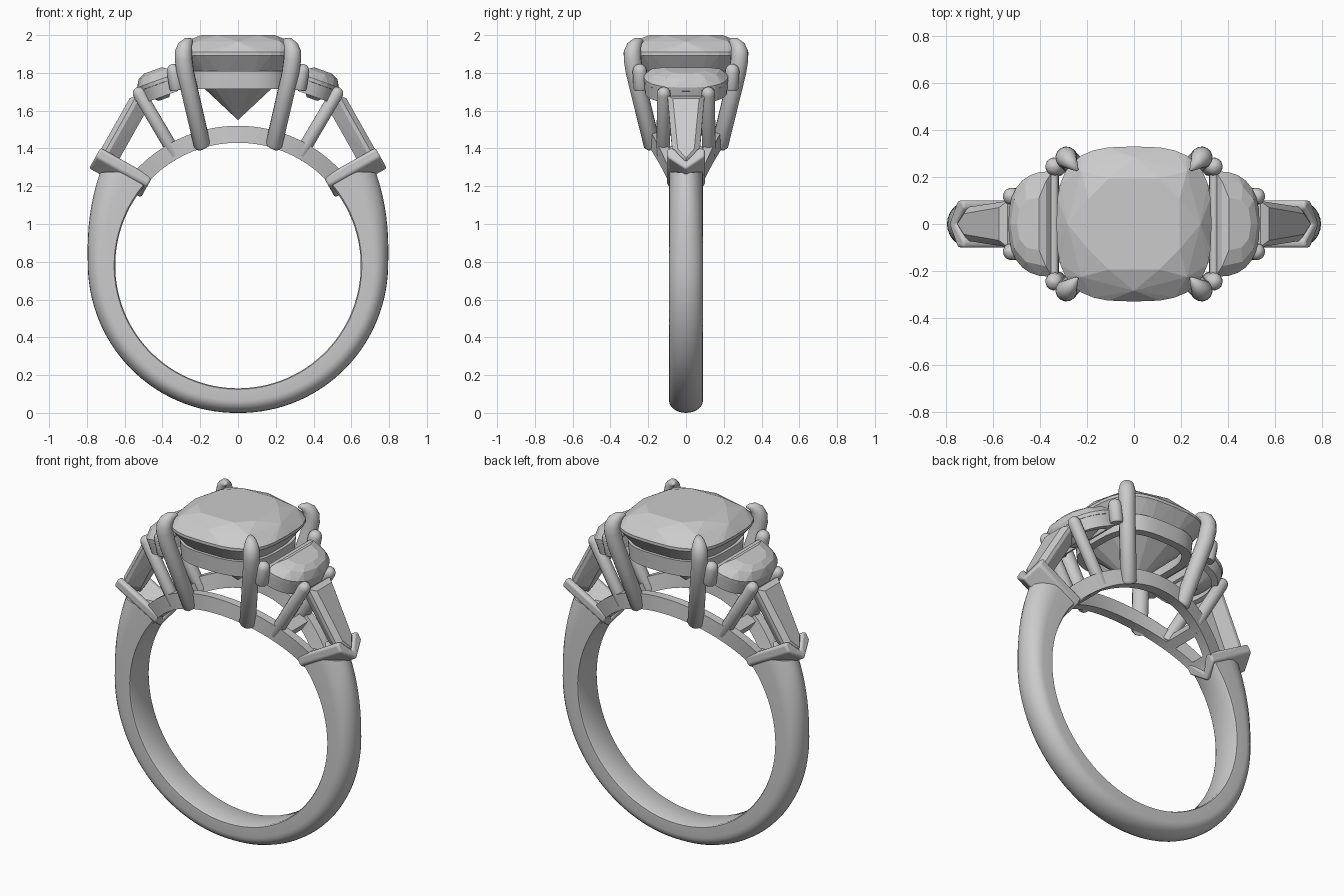
import bpy, bmesh, math
from mathutils import Vector

if "Cube" in bpy.data.objects:
    bpy.data.objects.remove(bpy.data.objects["Cube"])

GREY = bpy.data.materials.new("pale_grey")
GREY.use_nodes = True
GREY.diffuse_color = (0.6, 0.6, 0.6, 1)
GREY.node_tree.nodes["Principled BSDF"].inputs["Base Color"].default_value = (0.6, 0.6, 0.6, 1)


def add_mesh(name, mesh, smooth=False):
    obj = bpy.data.objects.new(name, mesh)
    bpy.context.collection.objects.link(obj)
    mesh.materials.clear()
    mesh.materials.append(GREY)
    if smooth:
        bpy.ops.object.select_all(action="DESELECT")
        obj.select_set(True)
        bpy.context.view_layer.objects.active = obj
        bpy.ops.object.shade_smooth_by_angle(angle=math.radians(40))
    return obj


def finish(name, bm, smooth):
    bmesh.ops.recalc_face_normals(bm, faces=bm.faces)
    mesh = bpy.data.meshes.new(name)
    bm.to_mesh(mesh)
    bm.free()
    return add_mesh(name, mesh, smooth)


def loft(name, rows, loop=False, smooth=True):
    """Bridge closed rows of points; loop joins last to first, otherwise cap the ends."""
    bm = bmesh.new()
    vs = [[bm.verts.new(p) for p in row] for row in rows]
    n = len(vs[0])
    pairs = list(zip(vs, vs[1:])) + ([(vs[-1], vs[0])] if loop else [])
    for a, b in pairs:
        for i in range(n):
            j = (i + 1) % n
            bm.faces.new((a[i], a[j], b[j], b[i]))
    if not loop:
        bm.faces.new(vs[0])
        bm.faces.new(vs[-1])
    return finish(name, bm, smooth)


def gem(name, points):
    """Faceted stone as the convex hull of its corner points."""
    bm = bmesh.new()
    for p in points:
        bm.verts.new(p)
    out = bmesh.ops.convex_hull(bm, input=bm.verts)
    loose = [v for v in out["geom_interior"] if isinstance(v, bmesh.types.BMVert)]
    bmesh.ops.delete(bm, geom=loose, context="VERTS")
    bmesh.ops.dissolve_limit(bm, angle_limit=0.01, verts=bm.verts, edges=bm.edges)
    return finish(name, bm, False)


def rod(name, path):
    """Round rod through (point, radius) pairs."""
    cu = bpy.data.curves.new(name, "CURVE")
    cu.dimensions = "3D"
    cu.bevel_depth = 1
    cu.bevel_resolution = 5
    cu.use_fill_caps = True
    sp = cu.splines.new("POLY")
    sp.points.add(len(path) - 1)
    for pt, (co, r) in zip(sp.points, path):
        pt.co = (*co, 1)
        pt.radius = r
    tmp = bpy.data.objects.new(name + "_curve", cu)
    bpy.context.collection.objects.link(tmp)
    deps = bpy.context.evaluated_depsgraph_get()
    mesh = bpy.data.meshes.new_from_object(tmp.evaluated_get(deps))
    bpy.data.objects.remove(tmp)
    return add_mesh(name, mesh, True)


def capsule(name, a, b, r):
    a, b = Vector(a), Vector(b)
    d = (b - a).normalized()
    tip = [(b + d * r * math.sin(t), r * math.cos(t)) for t in (0.4, 0.8, 1.15, 1.45)]
    return rod(name, [(a - d * r * 0.3, r * 0.85), (a, r), (b, r)] + tip)


def spow(v, e):
    return math.copysign(abs(v) ** e, v)


CZ, R_IN = 0.78, 0.65   # finger hole centre height and radius


def polar(r, ang, y):
    return (r * math.sin(ang), y, CZ + r * math.cos(ang))


# Shank: D-shaped section swept round the bottom, growing towards the shoulders
rows = []
for i in range(81):
    t = i / 40 - 1
    deg = abs(t) * 124
    h = 0.13 + 0.015 * min(1, deg / 90) + 0.07 * max(0, (deg - 90) / 30) ** 1.6
    section = [(0, 0.08), (0, -0.08), (0.04, -0.09)]
    for k in range(13):
        a = math.pi * (k / 12 - 0.5)
        section.append((0.5 + 0.5 * math.cos(a), 0.09 * math.sin(a)))
    section.append((0.04, 0.09))
    rows.append([polar(R_IN + h * s, math.pi + math.radians(t * (124 + 12 * (1 - s))), y)
                 for s, y in section])
loft("shank", rows)

# Gallery rails arching over the finger and bowing outwards, tied by cross bars
for sy in (-1, 1):
    rows = []
    for i in range(33):
        a = math.radians(-48 + 3 * i)
        y = 0.07 + 0.11 * math.cos(2 * a)
        rows.append([polar(r, a, sy * (y + w)) for r, w in
                     ((R_IN, -0.03), (R_IN, 0.03), (0.74, 0.025), (0.74, -0.025))])
    loft("gallery_rail", rows)
for sx in (-1, 1):
    rows = [[polar(r, sx * math.radians(d), y) for r, d in
             ((R_IN, 29), (R_IN, 34), (0.72, 34), (0.72, 29))] for y in (-0.11, 0.11)]
    loft("gallery_cross_bar", rows)


# Centre stone: cushion outline with stepped crown and pointed pavilion
def cushion(scale, z, n, shift=0.0):
    pts = []
    for i in range(n):
        a = 2 * math.pi * (i + shift) / n
        pts.append((0.33 * scale * spow(math.cos(a), 2 / 3),
                    0.33 * scale * spow(math.sin(a), 2 / 3), z))
    return pts


gem("centre_stone", cushion(0.62, 2.0, 8, 0.5) + cushion(0.86, 1.965, 8)
    + cushion(1, 1.91, 32) + cushion(1, 1.893, 32)
    + cushion(0.72, 1.77, 16, 0.5) + [(0, 0, 1.55)])
loft("centre_bezel", [cushion(s, z, 64) for s, z in
                      ((0.84, 1.715), (0.86, 1.81), (0.74, 1.81), (0.70, 1.715))], loop=True)


# Local frames on each side: u runs outward and down, w is the outward normal
def frame(sx, origin, direction):
    d = Vector(direction).normalized()
    return lambda u, y, w: (sx * (origin[0] + d.x * u - d.y * w), y,
                            origin[1] + d.y * u + d.x * w)


def half_moon(scale, n=16):
    pts = []
    for i in range(n + 1):
        a = math.pi * (i / n - 0.5)
        pts.append((0.08 + scale * (0.2 * abs(math.cos(a)) ** 0.8 - 0.08),
                    scale * 0.225 * spow(math.sin(a), 0.8)))
    return pts


def tapered(inset):
    k = inset
    pts = [(k, 0.098 - k), (0.345 - k * 0.4, 0.072 - k), (0.42 - k, 0)]
    return pts + [(u, -y) for u, y in reversed(pts[:2])]


for sx in (-1, 1):
    # Half-moon side stone in its bezel
    at = frame(sx, (0.345, 1.785), (0.94, -0.34))
    levels = ((0.5, 0.062, 6), (0.8, 0.045, 6), (1, 0.005, 14), (1, -0.015, 14), (0.3, -0.1, 6))
    gem("side_stone", [at(u, y, w) for s, w, n in levels for u, y in half_moon(s, n)])
    walls = ((0.97, -0.085), (0.99, -0.01), (0.8, -0.01), (0.76, -0.085))
    loft("side_bezel", [[at(u, y, w) for u, y in half_moon(s, 24)] for s, w in walls], loop=True)
    edge = [at(-0.005, y, w) for y, w in ((-0.225, 0.0), (0.225, 0.0))]
    rod("side_bezel_edge", [(edge[0], 0.018), (edge[1], 0.018)])

    # Tapered shoulder stone
    at = frame(sx, (0.56, 1.69), (0.49, -0.87))
    levels = ((0.028, 0.0), (0.0, -0.025), (0.0, -0.045), (0.045, -0.11))
    gem("shoulder_stone", [at(u, y, w) for k, w in levels for u, y in tapered(k)])

    # Folded shoulder claw holding the stone's point
    vee = [(0.335, 0.1), (0.385, 0.1), (0.46, 0), (0.385, -0.1),
           (0.335, -0.1), (0.33, -0.068), (0.41, 0), (0.33, 0.068)]
    claw = loft("shoulder_claw", [[at(u, y, w) for u, y in vee] for w in (-0.31, 0.005)])
    bev = claw.modifiers.new("soft_edges", "BEVEL")
    bev.width = 0.012
    bev.segments = 3

    for sy in (-1, 1):
        # Centre prongs curl over the stone; lesser prongs hold the side stones
        path = ((0.185, 0.175, 1.41, 0.036), (0.19, 0.18, 1.42, 0.045),
                (0.278, 0.272, 1.80, 0.046), (0.288, 0.283, 1.87, 0.047),
                (0.288, 0.283, 1.91, 0.046), (0.28, 0.274, 1.94, 0.04),
                (0.266, 0.258, 1.96, 0.029), (0.25, 0.24, 1.968, 0.016),
                (0.24, 0.228, 1.968, 0.004))
        rod("centre_prong", [((sx * x, sy * y, z), r) for x, y, z, r in path])
        capsule("inner_side_prong", (sx * 0.325, sy * 0.24, 1.72), (sx * 0.34, sy * 0.245, 1.81), 0.038)
        capsule("outer_side_prong", (sx * 0.33, sy * 0.12, 1.365),
                (sx * 0.522, sy * 0.118, 1.69), 0.036)
